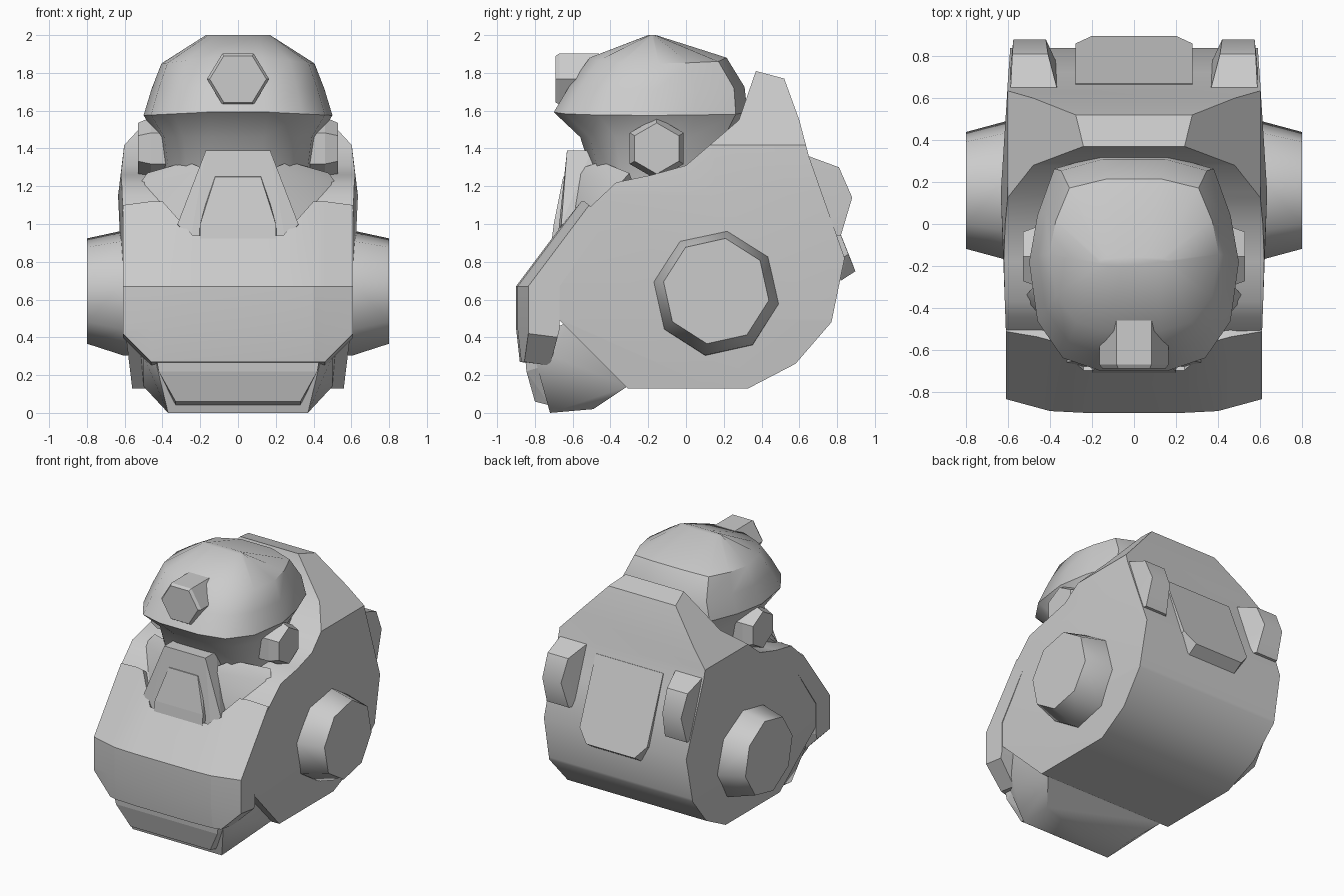
import bpy, bmesh, math
from mathutils import Vector

if "Cube" in bpy.data.objects:
    bpy.data.objects.remove(bpy.data.objects["Cube"])


def finish(bm, name, smooth=None):
    bmesh.ops.recalc_face_normals(bm, faces=bm.faces[:])
    me = bpy.data.meshes.new(name)
    bm.to_mesh(me)
    bm.free()
    ob = bpy.data.objects.new(name, me)
    bpy.context.collection.objects.link(ob)
    if smooth:
        bpy.ops.object.select_all(action='DESELECT')
        ob.select_set(True)
        bpy.context.view_layer.objects.active = ob
        bpy.ops.object.shade_smooth_by_angle(angle=math.radians(smooth))
    return ob


def hull(name, pts, mirror=False, smooth=None):
    """Convex solid; mirror=True adds each point's x-mirrored twin."""
    bm = bmesh.new()
    for x, y, z in pts:
        bm.verts.new((x, y, z))
        if mirror and x:
            bm.verts.new((-x, y, z))
    res = bmesh.ops.convex_hull(bm, input=bm.verts[:])
    junk = {v for v in res["geom_interior"] + res["geom_unused"]
            if isinstance(v, bmesh.types.BMVert)}
    bmesh.ops.delete(bm, geom=list(junk), context='VERTS')
    bmesh.ops.dissolve_limit(bm, angle_limit=0.02, verts=bm.verts[:], edges=bm.edges[:])
    return finish(bm, name, smooth)


def loft(name, rings, smooth=None):
    bm = bmesh.new()
    rows = [[bm.verts.new(p) for p in r] for r in rings]
    n = len(rows[0])
    for a, b in zip(rows, rows[1:]):
        for i in range(n):
            bm.faces.new((a[i], a[(i + 1) % n], b[(i + 1) % n], b[i]))
    bm.faces.new(rows[0])
    bm.faces.new(rows[-1])
    return finish(bm, name, smooth)


def ring_x(x, y, z, r, n, start):
    return [(x, y + r * math.cos(math.radians(start + 360 * i / n)),
             z + r * math.sin(math.radians(start + 360 * i / n))) for i in range(n)]


def lerp(t, table):
    for (a, va), (b, vb) in zip(table, table[1:]):
        if t <= b:
            return va + (vb - va) * max(0, (t - a) / (b - a))
    return table[-1][1]


# torso with raised collar: side profile, tapered in width, collar corners cut off
profile = [(-.31, .13), (.33, .13), (.58, .26), (.77, .48), (.84, .82), (.65, 1.36),
           (.60, 1.55), (.52, 1.77), (.37, 1.81), (.28, 1.55), (0, 1.31), (-.18, 1.26),
           (-.37, 1.22), (-.55, 1.05), (-.67, .85), (-.67, .49)]
bm = bmesh.new()
left, right = [[bm.verts.new((s, y, z)) for y, z in profile] for s in (-1, 1)]
bm.faces.new(left)
bm.faces.new(right)
for i in range(len(profile)):
    j = (i + 1) % len(profile)
    bm.faces.new((left[i], left[j], right[j], right[i]))
for co, no in (((0, 0, .5), (0, 0, 1)), ((0, 0, 1.15), (0, 0, 1)), ((0, .15, 0), (0, 1, 0))):
    bmesh.ops.bisect_plane(bm, geom=bm.verts[:] + bm.edges[:] + bm.faces[:],
                           plane_co=co, plane_no=no)
for v in bm.verts:
    v.co.x *= min(lerp(v.co.z, [(.13, .56), (.5, .605), (1.15, .635), (1.42, .60)]),
                  lerp(v.co.y, [(-.67, .605), (.15, .635), (.63, .605), (.84, .59)]))
for s in (-1, 1):
    cut = bmesh.ops.bisect_plane(bm, geom=bm.verts[:] + bm.edges[:] + bm.faces[:],
                                 plane_co=(.25 * s, 0, 1.8),
                                 plane_no=Vector((.38 * s, 0, .35)).normalized(),
                                 clear_outer=True)
    edges = [e for e in cut["geom_cut"] if isinstance(e, bmesh.types.BMEdge)]
    bmesh.ops.holes_fill(bm, edges=edges, sides=0)
finish(bm, "torso", 35)

# chest plate: bowed slab with a neck notch, lofted across its width
columns = [(.61, .42, 1.10), (.46, .27, 1.12), (.40, .27, 1.12), (.24, .27, .94)]
columns = [(-x, a, b) for x, a, b in columns] + columns[::-1]
slab = []
for x, low, high in columns:
    bow = .065 * max(0, (abs(x) - .37) / .24)
    y_low, y_high = lerp(low, [(.27, -.88), (.42, -.9)]), -.9 + (high - .67) * .75
    outer = [(y_low, low), (-.9, .45), (-.9, .67), (y_high, high)]
    inner = [(y_high + .14, high - .10), (-.67, .67), (-.67, .44),
             (lerp(low, [(.27, -.72), (.42, -.68)]), low - .02)]
    slab.append([(x, y + bow, z) for y, z in outer] + [(x, y, z) for y, z in inner])
loft("chest_plate", slab, 12)

# lower bowl and its front panel
hull("lower_bowl", [(.50, -.70, .30), (.44, -.80, .29), (.37, -.72, 0), (.36, -.49, .02),
                    (.50, -.31, .14), (.53, -.62, .48), (.50, -.70, .45)], True, 40)
hull("lower_panel", [(.43, -.85, .28), (.42, -.845, .22), (.33, -.80, .06), (.33, -.72, .04),
                     (.44, -.65, .28)], True)

# helmet dome, brim and face: one outline scaled through several heights
half = [(.16, -1), (.34, -.88), (.46, -.54), (.50, .01), (.46, .45), (.38, .88), (.16, 1)]
outline = half + [(-x, y) for x, y in half[::-1]]


def head_ring(z, sx, front, back, droop=0):
    c, h = (front + back) / 2, (back - front) / 2
    return [(x * sx, c + y * h, z - droop * abs(x)) for x, y in outline]


loft("helmet", [head_ring(1.15, .76, -.46, .10), head_ring(1.46, .85, -.56, .25),
                head_ring(1.60, 1, -.70, .325, .05), head_ring(1.73, .915, -.62, .31, .03),
                head_ring(1.895, .81, -.51, .215, .09), head_ring(2.0, .34, -.20, -.16)], 36)

# helmet lamp
hexa = [(math.cos(math.radians(60 * i)), math.sin(math.radians(60 * i))) for i in range(6)]
loft("helmet_lamp", [[(r * a, y, 1.767 + r * .95 * b) for a, b in hexa]
                     for y, r in ((-.46, .165), (-.67, .165), (-.69, .15))])

# breathing mask and snout
hull("mask", [(.17, -.63, 1.39), (.17, -.50, 1.39), (.22, -.64, 1.25), (.32, -.66, 1.0),
              (.25, -.68, .92), (.32, -.45, .92)], True)
hull("snout", [(.12, -.65, 1.25), (.13, -.60, 1.26), (.20, -.70, 1.0), (.20, -.71, .92),
               (.21, -.60, .92)], True)

for s, side in ((1, "right"), (-1, "left")):
    # shoulder sockets
    loft(f"shoulder_socket_{side}", [ring_x(s * .50, .16, .635, .34, 8, 80),
                                     ring_x(s * .61, .16, .635, .335, 8, 80),
                                     ring_x(s * .80, .16, .645, .283, 8, 80)], 50)
    # ear pieces
    loft(f"ear_piece_{side}", [ring_x(s * .34, -.155, 1.40, .165, 6, 90),
                               ring_x(s * .46, -.155, 1.40, .165, 6, 90),
                               ring_x(s * .53, -.155, 1.40, .135, 6, 90)])
    # cheek guards
    hull(f"cheek_guard_{side}", [(s * x, y, z) for x, y, z in
         [(.15, -.60, 1.28), (.27, -.45, 1.33), (.48, -.30, 1.27), (.53, -.36, 1.20),
          (.50, -.40, 1.12), (.34, -.58, 1.0), (.20, -.60, .97), (.12, -.2, 1.0)]], smooth=45)
    # back clamps
    hull(f"back_clamp_{side}", [(s * x, y, z) for y, z, inner, outer in
         [(.62, 1.37, .36, .59), (.81, 1.30, .41, .58), (.88, 1.14, .42, .575),
          (.82, .94, .40, .58), (.75, .94, .36, .59)] for x in (inner, outer)], smooth=45)

# back panel
hull("back_panel", [(.28, .67, 1.32), (.28, .86, .84), (.20, .897, .75), (.20, .82, .70),
                    (.28, .79, .80), (.28, .60, 1.30)], True)
